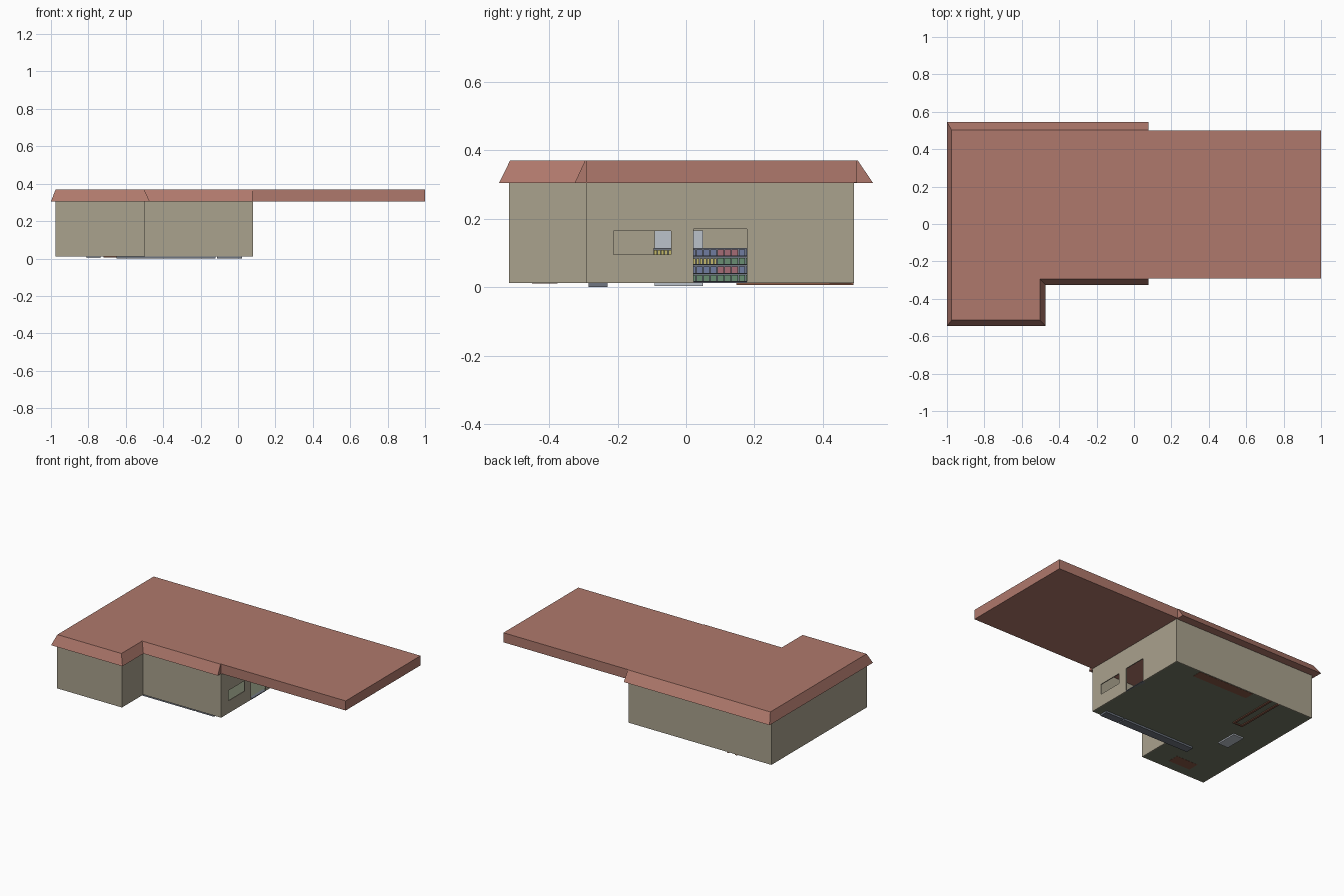
import bpy, bmesh

if "Cube" in bpy.data.objects:
    bpy.data.objects.remove(bpy.data.objects["Cube"])


def mat(name, rgb):
    m = bpy.data.materials.new(name)
    m.diffuse_color = (*rgb, 1)
    m.use_nodes = True
    m.node_tree.nodes["Principled BSDF"].inputs["Base Color"].default_value = m.diffuse_color
    return m


ROOF = mat("roof_red", (0.43, 0.19, 0.15))
WALL = mat("wall_beige", (0.40, 0.36, 0.27))
FLOOR = mat("floor_green", (0.17, 0.19, 0.13))
STEEL = mat("steel_grey", (0.16, 0.18, 0.22))
PALE = mat("pale_grey", (0.50, 0.54, 0.60))
WOOD = mat("wood_brown", (0.25, 0.10, 0.06))
BLUE = mat("goods_blue", (0.16, 0.20, 0.35))
GREEN = mat("goods_green", (0.14, 0.27, 0.17))
PINK = mat("goods_pink", (0.38, 0.15, 0.18))
YELLOW = mat("goods_yellow", (0.55, 0.48, 0.15))


def prism(name, low, z0, z1, material, high=None):
    """Solid between a bottom outline and an optional different top outline."""
    bm = bmesh.new()
    a = [bm.verts.new((x, y, z0)) for x, y in low]
    b = [bm.verts.new((x, y, z1)) for x, y in (high or low)]
    bm.faces.new(a[::-1])
    bm.faces.new(b)
    n = len(a)
    for i in range(n):
        j = (i + 1) % n
        bm.faces.new((a[i], a[j], b[j], b[i]))
    bmesh.ops.recalc_face_normals(bm, faces=bm.faces)
    me = bpy.data.meshes.new(name)
    bm.to_mesh(me)
    bm.free()
    me.materials.append(material)
    ob = bpy.data.objects.new(name, me)
    bpy.context.collection.objects.link(ob)
    return ob


def box(name, x0, x1, y0, y1, z0, z1, material):
    return prism(name, [(x0, y0), (x1, y0), (x1, y1), (x0, y1)], z0, z1, material)


def cut(ob, cutter):
    mod = ob.modifiers.new("cut", 'BOOLEAN')
    mod.operation = 'DIFFERENCE'
    mod.solver = 'EXACT'
    mod.object = cutter
    bpy.context.view_layer.objects.active = ob
    bpy.ops.object.modifier_apply(modifier=mod.name)
    bpy.data.objects.remove(cutter)


def plan(left, wing_front, wing_right, front, right, back):
    return [(left, wing_front), (wing_right, wing_front), (wing_right, front),
            (right, front), (right, back), (left, back)]


# Hollow L-shaped walls with a window and a doorway in the right side
outer = plan(-0.975, -0.517, -0.496, -0.292, 0.08, 0.491)
inner = plan(-0.969, -0.511, -0.502, -0.286, 0.074, 0.485)
walls = prism("walls", outer, 0.012, 0.305, WALL)
cut(walls, prism("cutter", inner, -0.1, 0.5, WALL))
cut(walls, box("cutter", 0.05, 0.1, -0.212, -0.044, 0.095, 0.164, WALL))
cut(walls, box("cutter", 0.05, 0.1, 0.022, 0.178, -0.02, 0.17, WALL))
prism("floor", inner, 0.012, 0.015, FLOOR)
box("door_sill", 0.06, 0.081, 0.022, 0.178, 0.012, 0.017, STEEL)

# Flat roof with sloping eaves, and a long flat canopy
prism("roof", plan(-1.0, -0.546, -0.472, -0.325, 0.078, 0.546), 0.305, 0.37, ROOF,
      plan(-0.975, -0.514, -0.502, -0.295, 0.078, 0.502))
box("canopy", 0.078, 1.0, -0.291, 0.499, 0.306, 0.37, ROOF)

# Fittings whose bases reach just below the floor
box("front_fridge", -0.65, -0.12, -0.285, -0.23, 0.0, 0.09, STEEL)
box("front_rack", -0.112, 0.022, -0.285, -0.23, 0.0, 0.09, STEEL)
box("grey_cabinet", -0.81, -0.735, -0.092, 0.05, 0.003, 0.165, PALE)
box("back_counter", -0.52, -0.11, 0.42, 0.484, 0.011, 0.07, WOOD)
box("wing_bench", -0.81, -0.65, -0.45, -0.375, 0.011, 0.06, WOOD)
for i, x in enumerate((-0.72, -0.66)):
    box(f"room_partition_{i}", x, x + 0.014, 0.147, 0.49, 0.006, 0.05, WOOD)
box("room_partition_end", -0.72, -0.646, 0.147, 0.157, 0.006, 0.05, WOOD)

# Two shelf units with four tiers of boxed goods, facing the doorway
LOW_Z = (0.017, 0.041, 0.066, 0.091)
for u, x in enumerate((-0.24, -0.50)):
    box(f"shelf_back_{u}", x - 0.006, x, -0.095, 0.34, 0.015, 0.115, STEEL)
    for t, z in enumerate(LOW_Z):
        box(f"shelf_{u}_{t}", x, x + 0.055, -0.095, 0.34, z - 0.002, z + 0.001, STEEL)
        for k in range(21):
            y = -0.093 + k * 0.0206
            if y < -0.02:
                m = YELLOW
            elif y < 0.08 or y > 0.135:
                m = (GREEN, BLUE, YELLOW if y < 0.08 else GREEN, BLUE)[t]
            else:
                m = (GREEN, PINK, GREEN, PINK)[t]
            if y < -0.02 or m == YELLOW:
                for h in range(2):
                    box(f"goods_{u}_{t}_{k}_{h}", x, x + 0.045, y + h * 0.01,
                        y + h * 0.01 + 0.008, z + 0.001, z + 0.018, m)
            else:
                box(f"goods_{u}_{t}_{k}", x, x + 0.045, y, y + 0.018,
                    z + 0.001, z + 0.019, m)
